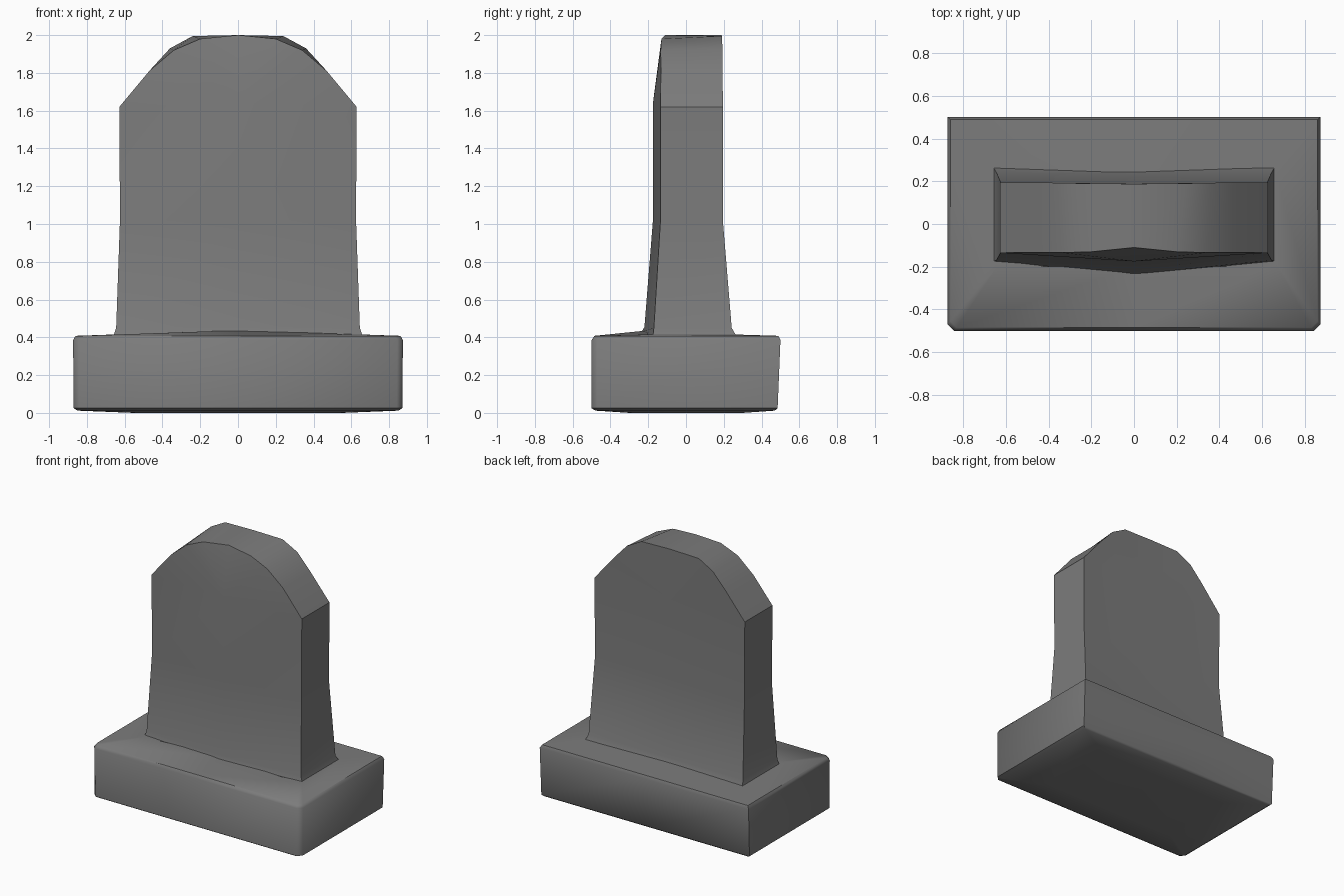
import bpy, bmesh, math

if "Cube" in bpy.data.objects:
    bpy.data.objects.remove(bpy.data.objects["Cube"])

# Single weathered stone colour
stone = bpy.data.materials.new("grey_stone")
stone.use_nodes = True
colour = (0.2, 0.2, 0.2, 1)
stone.diffuse_color = colour
stone.node_tree.nodes["Principled BSDF"].inputs["Base Color"].default_value = colour
stone.node_tree.nodes["Principled BSDF"].inputs["Roughness"].default_value = 0.9


def bridge(bm, a, b):
    """Join two closed loops of equal length with quads."""
    n = len(a)
    for i in range(n):
        j = (i + 1) % n
        bm.faces.new((a[i], a[j], b[j], b[i]))


def finish(bm, name, angle):
    bmesh.ops.recalc_face_normals(bm, faces=bm.faces)
    mesh = bpy.data.meshes.new(name)
    bm.to_mesh(mesh)
    bm.free()
    mesh.materials.append(stone)
    obj = bpy.data.objects.new(name, mesh)
    bpy.context.collection.objects.link(obj)
    bpy.ops.object.select_all(action='DESELECT')
    obj.select_set(True)
    bpy.context.view_layer.objects.active = obj
    bpy.ops.object.shade_smooth_by_angle(angle=math.radians(angle))
    return obj


# Plinth: stacked rings with worn edges and clipped front corners
def plinth_ring(bm, x, front, back, z, clip=0.03, mid_z=None):
    mid_z = z if mid_z is None else mid_z
    half = [(x - clip, front, z), (x, front + clip, z), (x, back, z)]
    pts = [(0, front, mid_z)] + half + [(0, back, z)]
    pts += [(-px, py, pz) for px, py, pz in reversed(half)]
    return [bm.verts.new(p) for p in pts]


bm = bmesh.new()
rings = [
    plinth_ring(bm, 0.55, -0.30, 0.30, 0.0),
    plinth_ring(bm, 0.85, -0.48, 0.47, 0.012),
    plinth_ring(bm, 0.87, -0.50, 0.485, 0.025),
    plinth_ring(bm, 0.873, -0.50, 0.50, 0.385),
    plinth_ring(bm, 0.86, -0.485, 0.49, 0.408),
    plinth_ring(bm, 0.66, -0.20, 0.26, 0.415, 0.02, 0.437),
]
for low, high in zip(rings, rings[1:]):
    bridge(bm, low, high)
bm.faces.new(rings[0])
bm.faces.new(rings[-1])
finish(bm, "plinth", 50)


# Headstone: bowed front, slightly hollow back, flared foot
def stone_ring(bm, x, front, front_mid, back, back_mid, z, mid_z):
    pts = [(-x, front, z), (0, front_mid, mid_z), (x, front, z),
           (x, back, z), (0, back_mid, z), (-x, back, z)]
    return [bm.verts.new(p) for p in pts]


bm = bmesh.new()
rings = [
    stone_ring(bm, 0.66, -0.175, -0.235, 0.268, 0.245, 0.405, 0.43),
    stone_ring(bm, 0.645, -0.17, -0.22, 0.242, 0.235, 0.45, 0.455),
    stone_ring(bm, 0.625, -0.135, -0.175, 0.195, 0.188, 1.02, 1.02),
    stone_ring(bm, 0.628, -0.135, -0.175, 0.195, 0.188, 1.62, 1.64),
]
for low, high in zip(rings, rings[1:]):
    bridge(bm, low, high)
bm.faces.new(rings[0])

# Rounded crown, fanned from the centre of each face
fl, fm, fr, br, bk, bl = rings[-1]
front_half = [(0.47, -0.133, 1.81), (0.34, -0.134, 1.92), (0.20, -0.13, 1.98)]
back_half = [(0.47, 0.194, 1.81), (0.36, 0.193, 1.93), (0.24, 0.19, 1.995)]


def arch(left, half, top, right):
    pts = [(-x, y, z) for x, y, z in half] + [top] + half[::-1]
    return [left] + [bm.verts.new(p) for p in pts] + [right]


front_arch = arch(fl, front_half, (0, -0.11, 2.0), fr)
back_arch = arch(bl, back_half, (0, 0.188, 2.0), br)
for i in range(len(front_arch) - 1):
    f0, f1 = front_arch[i:i + 2]
    b0, b1 = back_arch[i:i + 2]
    bm.faces.new((f0, f1, b1, b0))
    bm.faces.new((fm, f1, f0))
    bm.faces.new((bk, b0, b1))
finish(bm, "headstone", 35)
